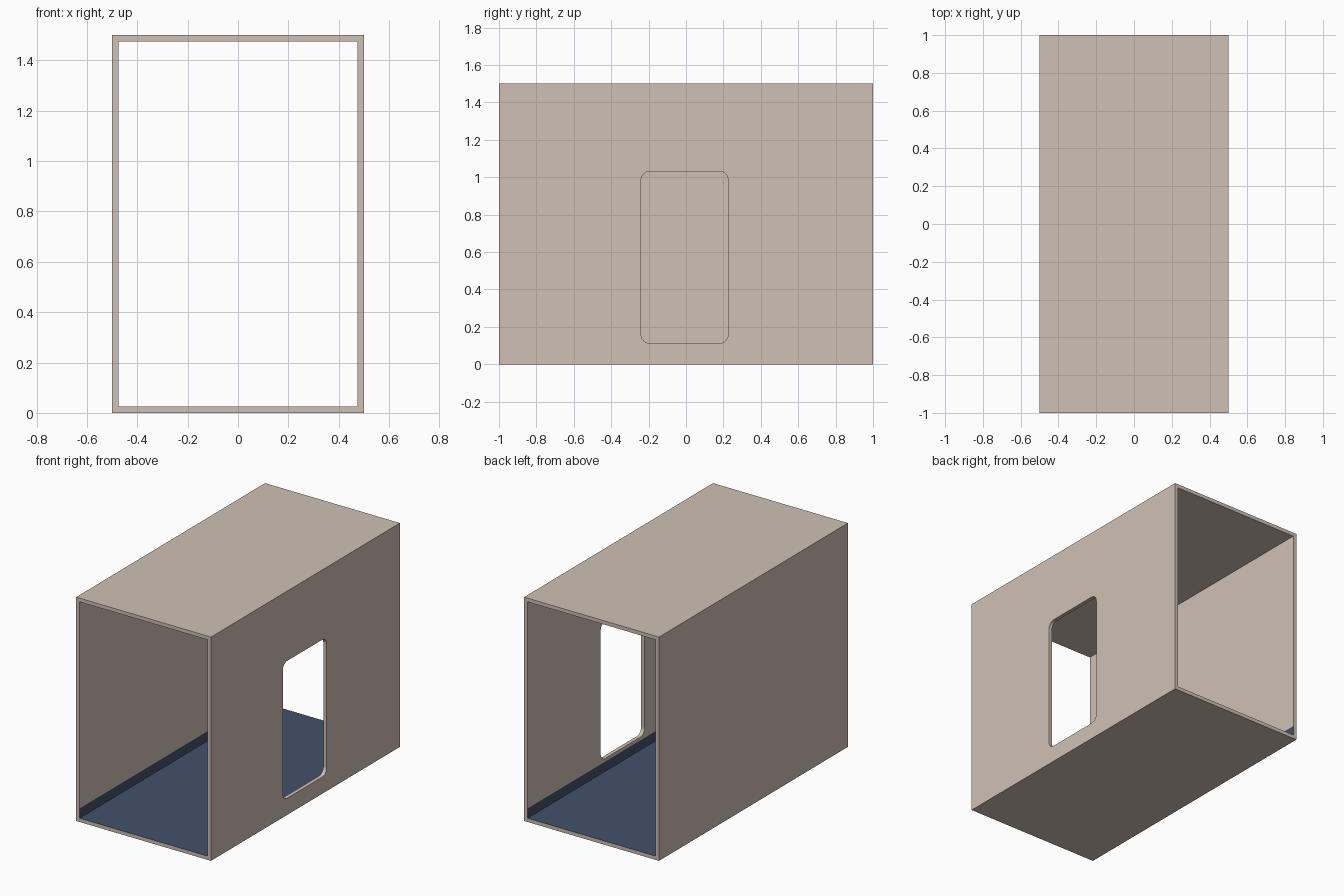
import bpy, bmesh, math

if "Cube" in bpy.data.objects:
    bpy.data.objects.remove(bpy.data.objects["Cube"])


def material(name, srgb):
    m = bpy.data.materials.new(name)
    lin = [((c / 255 + 0.055) / 1.055) ** 2.4 for c in srgb]
    m.diffuse_color = (*lin, 1)
    m.use_nodes = True
    m.node_tree.nodes["Principled BSDF"].inputs["Base Color"].default_value = m.diffuse_color
    return m


def new_object(name, bm):
    bmesh.ops.recalc_face_normals(bm, faces=bm.faces)
    me = bpy.data.meshes.new(name)
    bm.to_mesh(me)
    bm.free()
    ob = bpy.data.objects.new(name, me)
    bpy.context.collection.objects.link(ob)
    return ob


tan = material("warm beige", (208, 193, 181))
blue = material("dark blue", (66, 81, 108))

W, L, H, T = 0.5, 1.0, 1.5, 0.025   # half width, half length, height, wall
SKIRT = 0.09                        # top of the blue skirting
i = W - T

# open-ended shell: outer and inner profile carried from front to back
outer = [(-W, 0), (W, 0), (W, H), (-W, H)]
inner = [(-i, T), (i, T), (i, SKIRT), (i, H - T), (-i, H - T), (-i, SKIRT)]
bm = bmesh.new()
rings = [[[bm.verts.new((x, y, z)) for x, z in prof] for prof in (outer, inner)]
         for y in (-L, L)]
for k, prof in enumerate((outer, inner)):
    a, b = rings[0][k], rings[1][k]
    n = len(prof)
    for j in range(n):
        f = bm.faces.new((a[j], a[(j + 1) % n], b[(j + 1) % n], b[j]))
        # floor and skirting strips are blue
        if k == 1 and max(v.co.z for v in f.verts) < SKIRT + 0.001:
            f.material_index = 1
# end rims: bottom, right, top, left
for o, p in rings:
    for oi, pi in (((0, 1), (1, 0)), ((1, 2), (3, 2, 1)),
                   ((2, 3), (4, 3)), ((3, 0), (0, 5, 4))):
        bm.faces.new([o[q] for q in oi] + [p[q] for q in pi])
shell = new_object("open_shell", bm)
shell.data.materials.append(tan)
shell.data.materials.append(blue)

# rounded doorway cutter through the right wall
y0, y1, z0, z1, r = -0.24, 0.225, 0.112, 1.032, 0.047
bm = bmesh.new()
pts = []
corners = [(y1 - r, z1 - r), (y0 + r, z1 - r), (y0 + r, z0 + r), (y1 - r, z0 + r)]
for c, (cy, cz) in enumerate(corners):
    for s in range(9):
        a = math.pi / 2 * (c + s / 8)
        pts.append(bm.verts.new((W - 0.1, cy + r * math.cos(a), cz + r * math.sin(a))))
face = bm.faces.new(pts)
ext = bmesh.ops.extrude_face_region(bm, geom=[face])
bmesh.ops.translate(bm, vec=(0.2, 0, 0),
                    verts=[v for v in ext["geom"] if isinstance(v, bmesh.types.BMVert)])
cutter = new_object("doorway_cutter", bm)
cutter.data.materials.append(tan)
cutter.hide_render = True
cutter.display_type = 'WIRE'

cut = shell.modifiers.new("doorway", 'BOOLEAN')
cut.operation = 'DIFFERENCE'
cut.solver = 'EXACT'
cut.object = cutter
